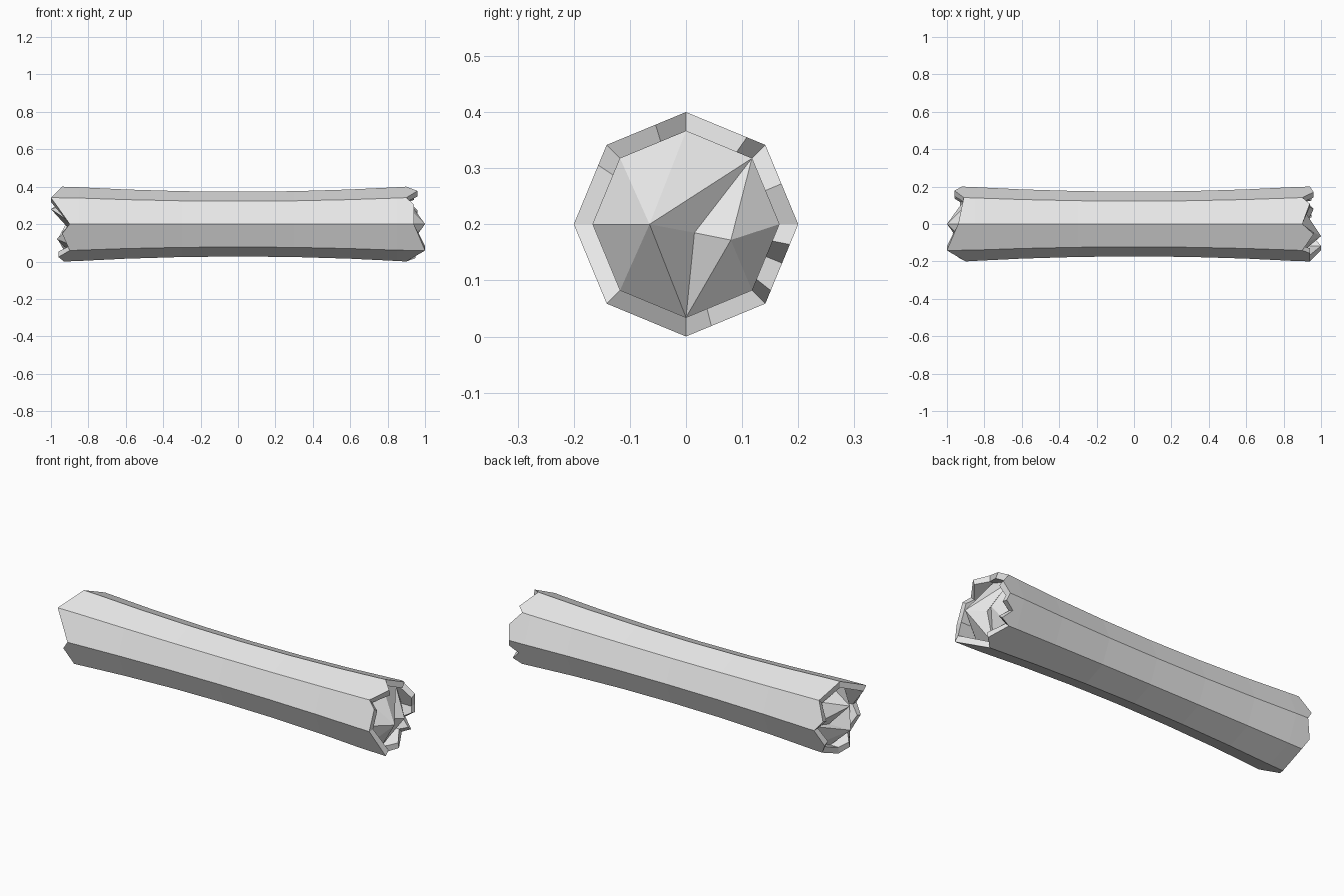
import bpy, bmesh
from math import cos, sin, radians, pi

cube = bpy.data.objects.get("Cube")
if cube:
    bpy.data.objects.remove(cube, do_unlink=True)

SIDES = 8
STEP = 360 / SIDES
AXIS_Z = 0.2
OUTER, INNER, WAIST = 0.2, 0.166, 0.173
CAP = 0.88          # depth of the broken core's border

# Splintered rims: angle around the log -> distance from the middle
RIM_LEFT = {0: .94, 23: .96, 45: .9, 55: .94, 90: .9, 107: .96, 135: .9, 146: .94,
            180: .94, 225: 1, 270: .9, 284: .95, 315: .9, 322: .95, 338: .9, 349: .95}
RIM_RIGHT = {0: .92, 16: .96, 45: .91, 90: .94, 135: 1, 180: .9, 196: .94, 225: .9,
             252: .96, 270: .93, 315: .93, 332: .96}

# Core points (x, y, z) and, for each, the corners its fan spans
CORE_LEFT = [(1, -.065, .2), (.93, .015, .185), (.96, .08, .172)]
FANS_LEFT = [(0, (1, 2, 3, 4, 5, 6)), (2, (6, 7, 0, 1))]
CORE_RIGHT = [(1, 0, .28), (.9, .04, .17), (.97, -.05, .12)]
FANS_RIGHT = [(0, (0, 1, 2, 3, 4)), (2, (4, 5, 6, 7, 0))]

bm = bmesh.new()


def point(x, angle, radius):
    """Vertex on an octagonal section of the log."""
    r = radius * cos(pi / SIDES) / cos(radians(angle % STEP - STEP / 2))
    return bm.verts.new((x, r * cos(radians(angle)), AXIS_Z + r * sin(radians(angle))))


def ring(x, radius):
    return [point(x, i * STEP, radius) for i in range(SIDES)]


def bridge(a, b):
    n = len(a)
    for i in range(n):
        j = (i + 1) % n
        bm.faces.new((a[i], a[j], b[j], b[i]))


def side_walls(corners, rim, angles):
    """One jagged polygon per side, from octagon corners to the rim."""
    n = len(rim)
    for i in range(SIDES):
        start = angles.index(i * STEP)
        stop = angles.index((i + 1) * STEP % 360) or n
        edge = [rim[k % n] for k in range(start, stop + 1)]
        bm.faces.new([corners[(i + 1) % SIDES], corners[i]] + edge)


def broken_end(sign, body_ring, profile, core, fans):
    angles = list(profile)
    outer = [point(sign * x, a, OUTER) for a, x in profile.items()]
    inner = [point(sign * x, a, INNER) for a, x in profile.items()]
    border = ring(sign * CAP, INNER)
    side_walls(body_ring, outer, angles)
    bridge(outer, inner)
    side_walls(border, inner, angles)
    # Splintered core: two peaks with a valley between them
    tips = [bm.verts.new((sign * x, y, z)) for x, y, z in core]
    for tip, span in fans:
        for a, b in zip(span, span[1:]):
            bm.faces.new((tips[tip], border[a], border[b]))
    first, last = fans[1][1][-1], fans[1][1][0]
    for corner in (first, last):
        bm.faces.new((tips[0], tips[1], border[corner]))
        bm.faces.new((tips[1], tips[2], border[corner]))


# Log body, slimmer in the middle
stations = [-.85, -.6, -.3, 0, .3, .6, .85]
rings = [ring(x, WAIST + (OUTER - WAIST) * (x / .9) ** 2) for x in stations]
for a, b in zip(rings, rings[1:]):
    bridge(a, b)

broken_end(1, rings[-1], RIM_LEFT, CORE_LEFT, FANS_LEFT)
broken_end(-1, rings[0], RIM_RIGHT, CORE_RIGHT, FANS_RIGHT)
bmesh.ops.recalc_face_normals(bm, faces=bm.faces[:])

mesh = bpy.data.meshes.new("broken_log")
bm.to_mesh(mesh)
bm.free()
log = bpy.data.objects.new("broken_log", mesh)
bpy.context.collection.objects.link(log)

# Plain grey material
grey = bpy.data.materials.new("light_grey")
grey.use_nodes = True
colour = (0.8, 0.8, 0.8, 1)
grey.diffuse_color = colour
grey.node_tree.nodes["Principled BSDF"].inputs["Base Color"].default_value = colour
mesh.materials.append(grey)
